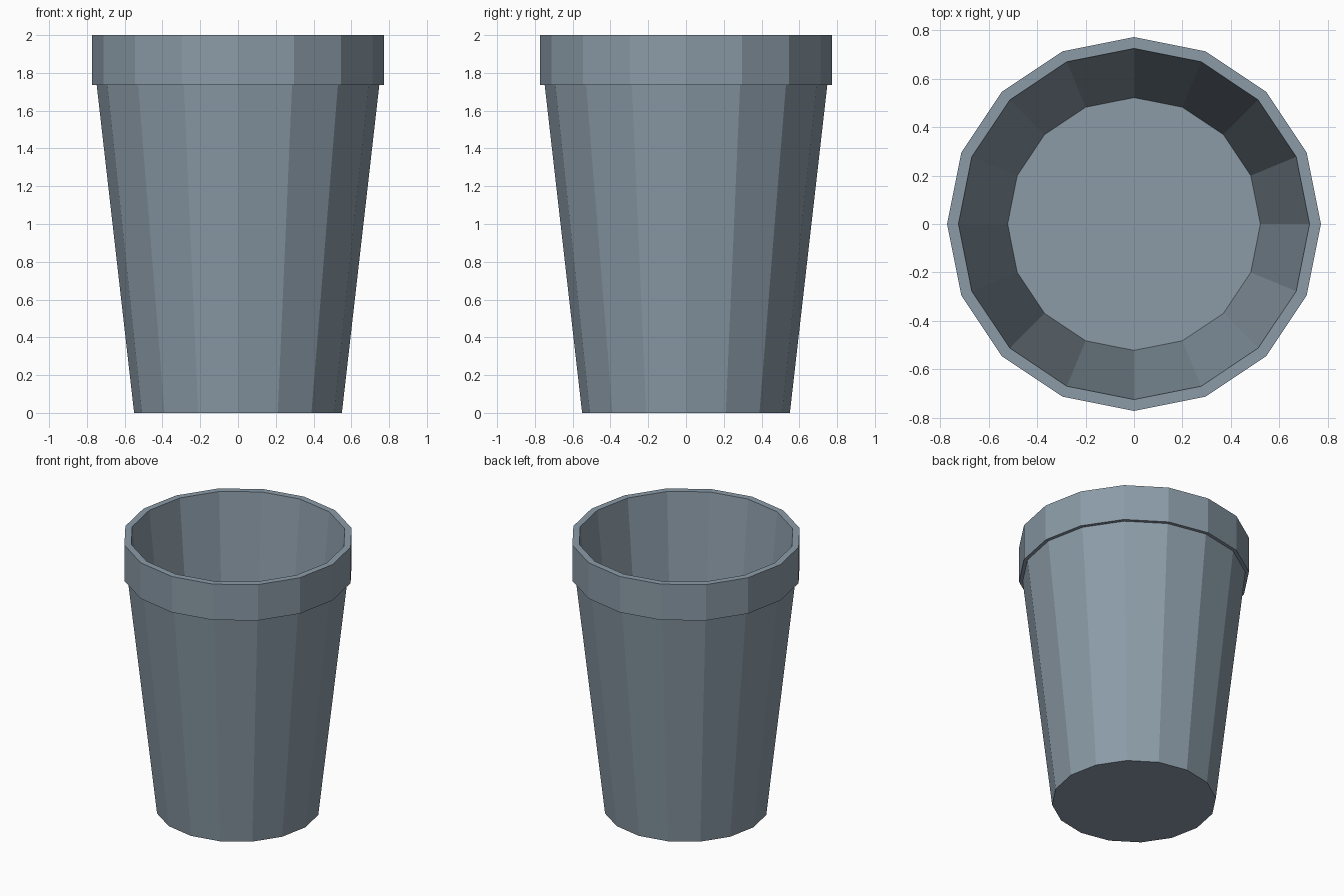
import bpy, bmesh
from math import cos, sin, tau

if "Cube" in bpy.data.objects:
    bpy.data.objects.remove(bpy.data.objects["Cube"])

SIDES = 16

# Outline from outer base, up over the rim, down to the inner floor: (radius, z)
PROFILE = [(0.55, 0.0), (0.748, 1.735), (0.772, 1.735), (0.772, 2.0),
           (0.725, 2.0), (0.522, 0.1)]


def lathe(name, profile, sides):
    bm = bmesh.new()
    rings = [[bm.verts.new((r * cos(tau * i / sides), r * sin(tau * i / sides), z))
              for i in range(sides)] for r, z in profile]
    # Walls between neighbouring rings
    for a, b in zip(rings, rings[1:]):
        for i in range(sides):
            j = (i + 1) % sides
            bm.faces.new((a[i], a[j], b[j], b[i]))
    # Underside and inner floor
    bm.faces.new(rings[0][::-1])
    bm.faces.new(rings[-1])
    bmesh.ops.recalc_face_normals(bm, faces=bm.faces)
    mesh = bpy.data.meshes.new(name)
    bm.to_mesh(mesh)
    bm.free()
    obj = bpy.data.objects.new(name, mesh)
    bpy.context.collection.objects.link(obj)
    return obj


# Tapered cup with a raised rim band, in slate blue-grey
cup = lathe("cup", PROFILE, SIDES)
slate = bpy.data.materials.new("slate")
slate.diffuse_color = (0.26, 0.33, 0.39, 1.0)
slate.use_nodes = True
slate.node_tree.nodes["Principled BSDF"].inputs["Base Color"].default_value = slate.diffuse_color
cup.data.materials.append(slate)
